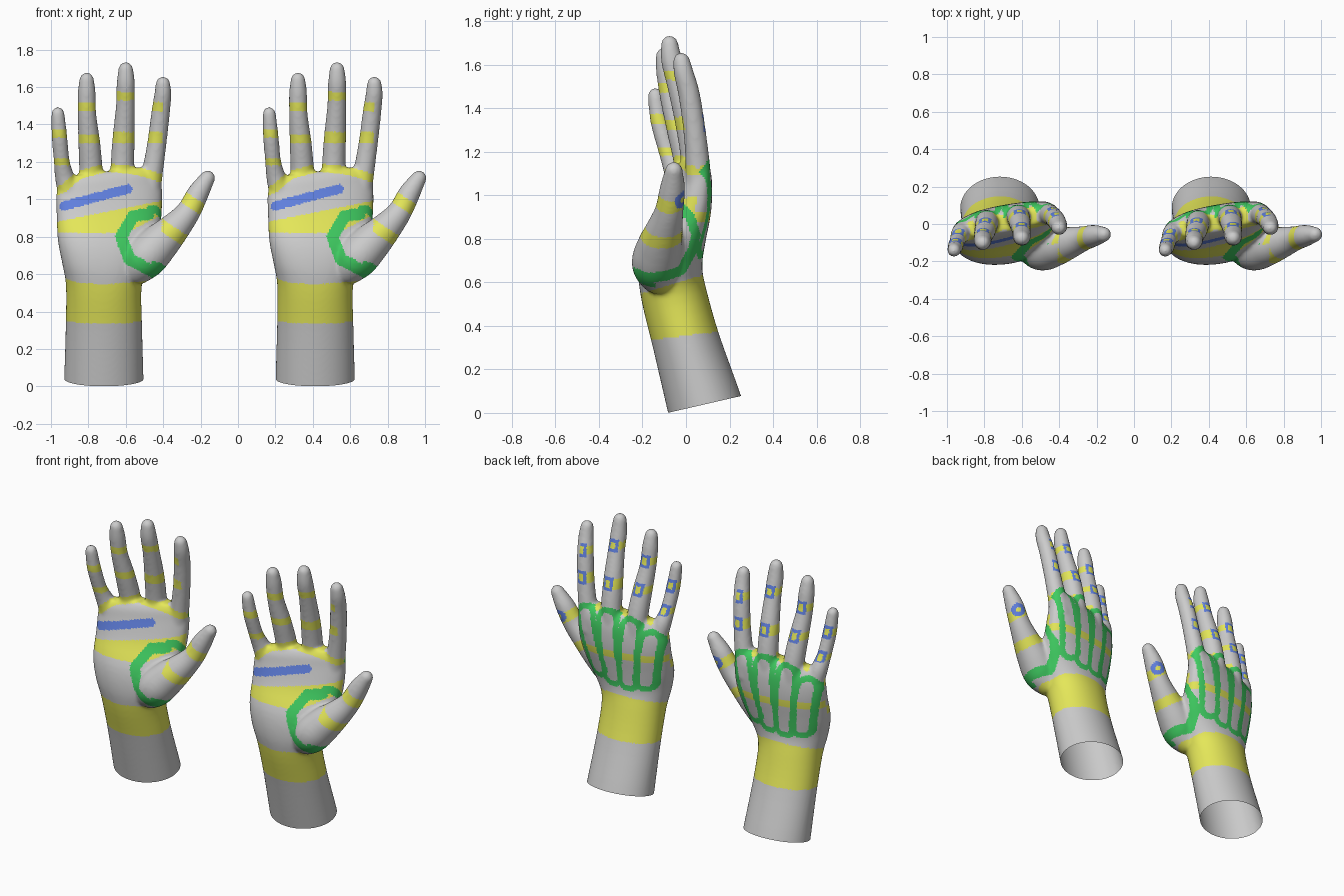
import bpy, bmesh, math
from mathutils import Vector

if "Cube" in bpy.data.objects:
    bpy.data.objects.remove(bpy.data.objects["Cube"])

YELLOW, GREEN, BLUE = 1, 2, 3


def spline(rows, n):
    # Catmull-Rom interpolation of rows of numbers
    out = []
    for i in range(len(rows) - 1):
        a, b, c, d = (rows[max(0, min(len(rows) - 1, i + k))] for k in (-1, 0, 1, 2))
        for s in range(n):
            t = s / n
            out.append([0.5 * (2*q + (r-p)*t + (2*p-5*q+4*r-w)*t*t + (3*q-p-3*r+w)*t**3)
                        for p, q, r, w in zip(a, b, c, d)])
    return out + [list(rows[-1])]


def loft(bm, rings):
    vs = [[bm.verts.new(p) for p in ring] for ring in rings]
    for a, b in zip(vs, vs[1:]):
        for i in range(len(a)):
            j = (i + 1) % len(a)
            bm.faces.new((a[i], a[j], b[j], b[i]))
    bm.faces.new(vs[0][::-1])
    bm.faces.new(vs[-1])


def finger(bm, path, n=24):
    # round tube with a domed tip; path rows are x, y, z, radius
    rows = spline(path, 5)
    end = Vector(rows[-1][:3])
    d = (end - Vector(rows[-3][:3])).normalized()
    r = rows[-1][3]
    for k in range(1, 6):
        a = k * math.pi / 2 / 5.3
        rows.append([*(end + d * r * 1.1 * math.sin(a)), r * math.cos(a)])
    rings = []
    for i, row in enumerate(rows):
        lo, hi = rows[max(i-1, 0)], rows[min(i+1, len(rows)-1)]
        t = (Vector(hi[:3]) - Vector(lo[:3])).normalized()
        v = Vector((0, 1, 0))
        v = (v - t * v.dot(t)).normalized()
        u = v.cross(t)
        rings.append([Vector(row[:3]) + row[3] * (u*math.cos(q) + v*math.sin(q))
                      for q in (2*math.pi*k/n for k in range(n))])
    loft(bm, rings)


# forearm and palm sections: z, centre x, half width, centre y, half depth, yaw, tilt, side slant, squareness
PALM = [(-.10, -.716, .213, .12, .172, 0, .23, 0, 2), (.04, -.717, .212, .085, .168, 0, .23, 0, 2),
        (.33, -.717, .204, .0, .151, 0, .23, 0, 2), (.54, -.717, .203, -.055, .148, .02, .2, 0, 2.1),
        (.66, -.705, .235, -.072, .145, .08, .1, 0, 2.2), (.78, -.695, .268, -.055, .138, .12, 0, 0, 2.3),
        (.92, -.689, .281, -.01, .112, .16, 0, 0, 2.4), (1.04, -.689, .283, .01, .09, .19, 0, .08, 2.4),
        (1.11, -.688, .272, .012, .072, .2, 0, .12, 2.4), (1.15, -.685, .24, .01, .045, .2, 0, .12, 2.4)]
FINGERS = [
    [(-.895, -.03, 1.0, .06), (-.925, -.05, 1.11, .053), (-.942, -.083, 1.2, .043),
     (-.955, -.122, 1.34, .042), (-.963, -.14, 1.455, .036)],
    [(-.775, .01, 1.0, .07), (-.785, .008, 1.14, .064), (-.795, -.03, 1.3, .059),
     (-.807, -.07, 1.45, .05), (-.809, -.09, 1.57, .048), (-.809, -.1, 1.635, .04)],
    [(-.63, .035, 1.0, .07), (-.62, .04, 1.15, .064), (-.612, .012, 1.32, .06),
     (-.602, -.035, 1.5, .051), (-.6, -.066, 1.62, .049), (-.6, -.075, 1.69, .041)],
    [(-.485, .055, 1.0, .068), (-.462, .055, 1.12, .058), (-.435, .04, 1.29, .052),
     (-.414, .015, 1.46, .05), (-.402, -.01, 1.56, .046), (-.401, -.02, 1.613, .04)]]
THUMB = [(-.57, -.11, .6, .08), (-.5, -.137, .68, .112), (-.42, -.12, .765, .105),
         (-.345, -.1, .84, .086), (-.268, -.077, .93, .066), (-.212, -.062, 1.035, .058),
         (-.165, -.056, 1.11, .042)]
BANDS = [((1.18, 1.22), (1.33, 1.375)), ((1.3, 1.345), (1.47, 1.515)),
         ((1.3, 1.36), (1.53, 1.575)), ((1.3, 1.36), (1.47, 1.52))]
# coloured stroke paths
PALM_ARC = [(-.40, .935), (-.56, .91), (-.625, .8), (-.58, .68), (-.43, .6)]
THUMB_BACK = [(-.25, .65), (-.18, .62), (-.09, .63), (-.02, .655), (.03, .75), (.045, .82), (.02, .9), (-.03, .95)]
ROOTS = [(-1, 1.03), (-.93, 1.06), (-.85, 1.13), (-.7, 1.17), (-.55, 1.155), (-.4, 1.11)]
KNUCKLES = [((-.9, 1.02), (-.86, .75)), ((-.78, 1.09), (-.76, .74)),
            ((-.63, 1.12), (-.655, .75)), ((-.48, 1.11), (-.55, .78))]


def dist(p, path):
    best = 9
    for (ax, ay), (bx, by) in zip(path, path[1:]):
        dx, dy = bx - ax, by - ay
        t = max(0, min(1, ((p[0]-ax)*dx + (p[1]-ay)*dy) / (dx*dx + dy*dy)))
        best = min(best, math.hypot(p[0]-ax-t*dx, p[1]-ay-t*dy))
    return best


def at_height(path, z):
    for a, b in zip(path, path[1:]):
        if z <= b[2]:
            return a[0] + (b[0]-a[0]) * (z-a[2]) / (b[2]-a[2])
    return path[-1][0]


def colour(p, n):
    x, y, z = p
    front = n.y < 0
    # wrist cuff
    if z < .66:
        if .355 + .12*y < z < .61 + .3*y:
            return YELLOW
    # thumb
    along = (x + .36)*.55 + (z - .83)*.835
    if x > -.405 and z > .74 and along > -.03:
        if abs((p - Vector((-.215, -.03, .985))).length - .034) < .011:
            return BLUE
        return YELLOW if abs(along) < .03 or abs(along - .19) < .03 else 0
    # fingers
    if z > 1.17:
        i = min(range(4), key=lambda k: abs(at_height(FINGERS[k], z) - x))
        for lo, hi in BANDS[i]:
            if n.y > .2:
                m = max(abs(x - at_height(FINGERS[i], z)) / .032, abs(z - (lo+hi)/2) / .04)
                if .5 < m < 1:
                    return BLUE
            if lo < z < hi:
                return YELLOW
    # palm, then back of the hand
    if front and n.x < .6:
        if .57 < z < .95 and dist((x, z), PALM_ARC) < .032:
            return GREEN
        if dist((x, z), [(-.93, .965), (-.59, 1.055)]) < .025:
            return BLUE
    if .58 < z < .97 and x > -.5 and n.x > .25 and dist((y, z), THUMB_BACK) < .022:
        return GREEN
    if not front and .65 < z < 1.2:
        if any(abs(dist((x, z), k) - .055) < .018 for k in KNUCKLES):
            return GREEN
        if abs(z - .9) < .025:
            return YELLOW
    if front and .82 + max(0, x + .6)*.5 < z < .88 + .2*(x + .97) and x < -.4:
        return YELLOW
    if 1.0 < z < 1.2 and (front or n.x > .5 or n.z > .6) and dist((x, z), ROOTS) < .022:
        return YELLOW
    return 0


# block out the hand from overlapping lofts
bm = bmesh.new()
rings = []
for z, cx, hx, cy, hy, yaw, tilt, slant, e in spline(PALM, 4):
    ring = []
    for k in range(48):
        c, s = math.cos(k*math.pi/24), math.sin(k*math.pi/24)
        dx = hx * math.copysign(abs(c)**(2/e), c)
        dy = hy * math.copysign(abs(s)**(2/e), s) + yaw*dx
        ring.append((cx + dx, cy + dy, z + tilt*dy + slant*dx))
    rings.append(ring)
loft(bm, rings)
for path in FINGERS + [THUMB]:
    finger(bm, path)
bmesh.ops.recalc_face_normals(bm, faces=bm.faces)
mesh = bpy.data.meshes.new("hand_block")
bm.to_mesh(mesh)
bm.free()
block = bpy.data.objects.new("hand_block", mesh)
bpy.context.collection.objects.link(block)

# fuse and soften into one skin
rm = block.modifiers.new("fuse", 'REMESH')
rm.mode = 'VOXEL'
rm.voxel_size = .009
sm = block.modifiers.new("soften", 'SMOOTH')
sm.factor, sm.iterations = .5, 14
skin = bpy.data.meshes.new_from_object(block.evaluated_get(bpy.context.evaluated_depsgraph_get()))
bpy.data.objects.remove(block)

# open, slanted cut at the forearm
bm = bmesh.new()
bm.from_mesh(skin)
bmesh.ops.bisect_plane(bm, geom=bm.verts[:] + bm.edges[:] + bm.faces[:], plane_co=(0, .085, .039),
                       plane_no=(0, -.23, 1), clear_inner=True)
bm.to_mesh(skin)
bm.free()

# painted markings
skin.materials.clear()
skin.materials.append(None)
for name, rgb in (("yellow", (.78, .8, .1)), ("green", (.05, .6, .12)), ("blue", (.12, .22, .75))):
    mat = bpy.data.materials.new(name)
    mat.diffuse_color = (*rgb, 1)
    mat.use_nodes = True
    mat.node_tree.nodes["Principled BSDF"].inputs["Base Color"].default_value = mat.diffuse_color
    skin.materials.append(mat)
for f in skin.polygons:
    f.use_smooth = True
    f.material_index = colour(f.center, f.normal)

# the same hand twice, side by side
for name, dx in (("hand_left", 0), ("hand_right", 1.13)):
    ob = bpy.data.objects.new(name, skin)
    ob.location.x = dx
    bpy.context.collection.objects.link(ob)
